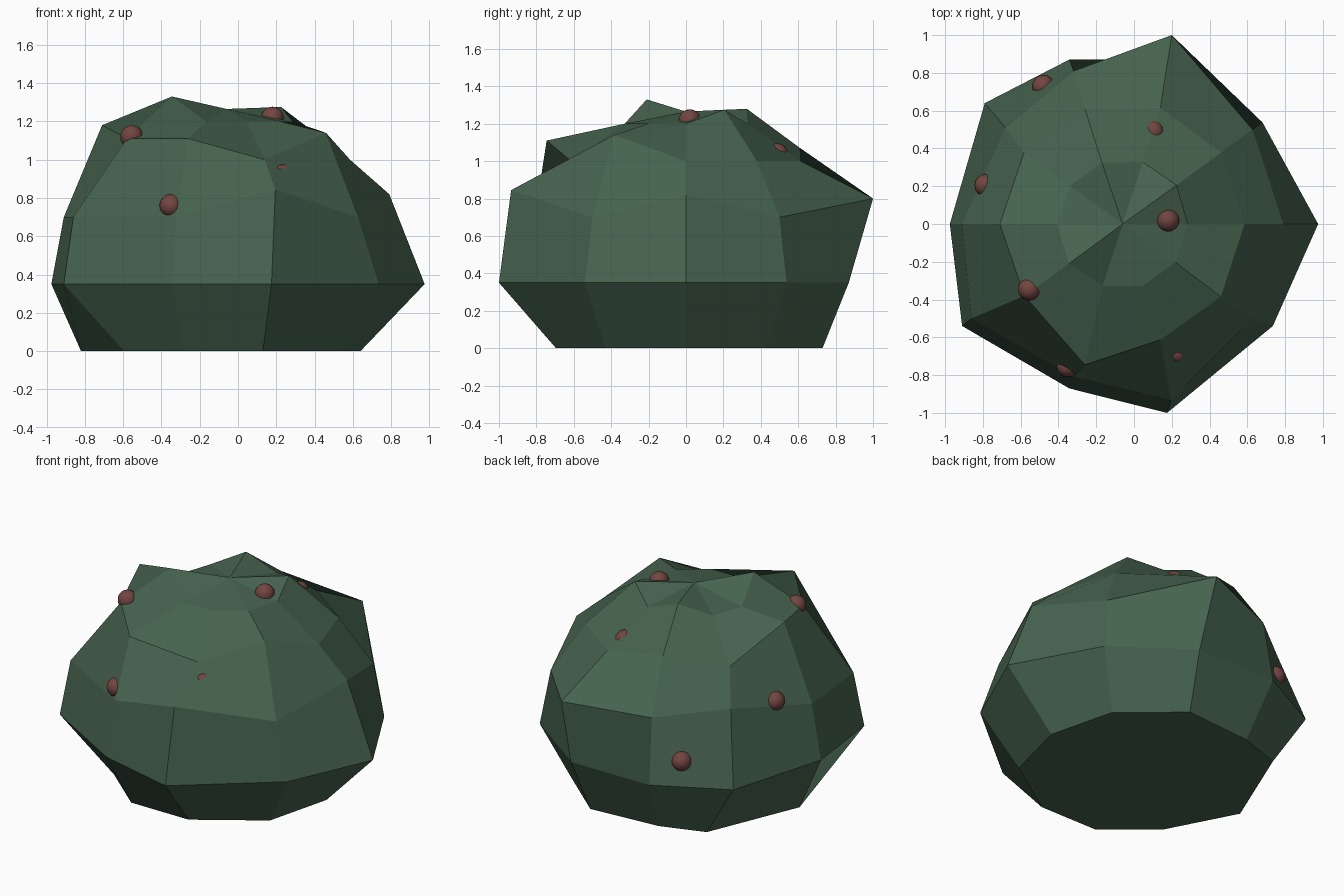
import bpy, bmesh
from math import cos, sin, radians

if "Cube" in bpy.data.objects:
    bpy.data.objects.remove(bpy.data.objects["Cube"])

CX = -0.06      # axis of the bush
SIDES = 10


def material(name, rgb):
    m = bpy.data.materials.new(name)
    m.diffuse_color = (*rgb, 1)
    m.use_nodes = True
    m.node_tree.nodes["Principled BSDF"].inputs["Base Color"].default_value = m.diffuse_color
    return m


leaf = material("leaf_green", (0.062, 0.125, 0.078))
red = material("berry_red", (0.17, 0.06, 0.052))

# Foliage: regular rings (radius, height), bottom to top
rings = [(0.73, 0.0), (0.915, 0.35), (0.85, 0.70), (0.645, 1.0), (0.345, 1.2)]

# Hand-moved corners: (ring, angle) -> position
moved = {
    (0, 0): (0.64, 0, 0), (0, 72): (0.18, 0.73, 0), (0, 144): (-0.57, 0.60, 0),
    (0, 180): (-0.82, 0, 0), (0, 216): (-0.595, -0.43, 0), (0, 288): (0.13, -0.695, 0),
    (1, 0): (0.975, 0, 0.35), (1, 144): (-0.79, 0.64, 0.35),
    (1, 216): (-0.91, -0.54, 0.35), (1, 288): (0.175, -1.0, 0.35),
    (1, 324): (0.735, -0.54, 0.35),
    (2, 0): (0.79, 0, 0.82), (2, 72): (0.2, 1.0, 0.8), (2, 108): (-0.32, 0.81, 0.76),
    (2, 144): (-0.68, 0.51, 0.80), (2, 216): (-0.86, -0.50, 0.70),
    (2, 288): (0.195, -0.935, 0.845),
    (3, 108): (-0.26, 0.61, 1.07), (3, 180): (-0.71, 0, 1.18),
    (3, 216): (-0.58, -0.38, 1.11), (3, 252): (-0.26, -0.745, 1.11),
    (3, 324): (0.46, -0.385, 1.14),
    (4, 36): (0.225, 0.205, 1.275), (4, 108): (-0.17, 0.325, 1.28),
    (4, 216): (-0.345, -0.21, 1.33),
}

bm = bmesh.new()
loops = []
for r, (rad, z) in enumerate(rings):
    row = []
    for i in range(SIDES):
        deg = i * 360 // SIDES
        a = radians(deg)
        row.append(bm.verts.new(moved.get((r, deg), (CX + rad * cos(a), rad * sin(a), z))))
    loops.append(row)
apex = bm.verts.new((CX, 0, 1.265))
for lo, hi in zip(loops, loops[1:]):
    for i in range(SIDES):
        j = (i + 1) % SIDES
        bm.faces.new((lo[i], lo[j], hi[j], hi[i]))
for i in range(SIDES):
    bm.faces.new((loops[-1][i], loops[-1][(i + 1) % SIDES], apex))
bm.faces.new(loops[0][::-1])
mesh = bpy.data.meshes.new("foliage")
bm.to_mesh(mesh)
bm.free()
mesh.materials.append(leaf)
bpy.context.collection.objects.link(bpy.data.objects.new("foliage", mesh))

# Berries, sunk to different depths in the foliage
berries = [
    (0.18, 0.02, 1.217), (-0.555, -0.345, 1.12), (-0.785, 0.205, 0.765),
    (-0.48, 0.73, 0.49), (0.1, 0.487, 1.035), (0.235, -0.68, 0.915),
    (-0.35, -0.752, 0.76),
]
for n, pos in enumerate(berries, 1):
    bpy.ops.mesh.primitive_uv_sphere_add(segments=16, ring_count=10, radius=0.06, location=pos)
    berry = bpy.context.object
    berry.name = f"berry_{n}"
    berry.data.materials.append(red)
    bpy.ops.object.shade_smooth()
